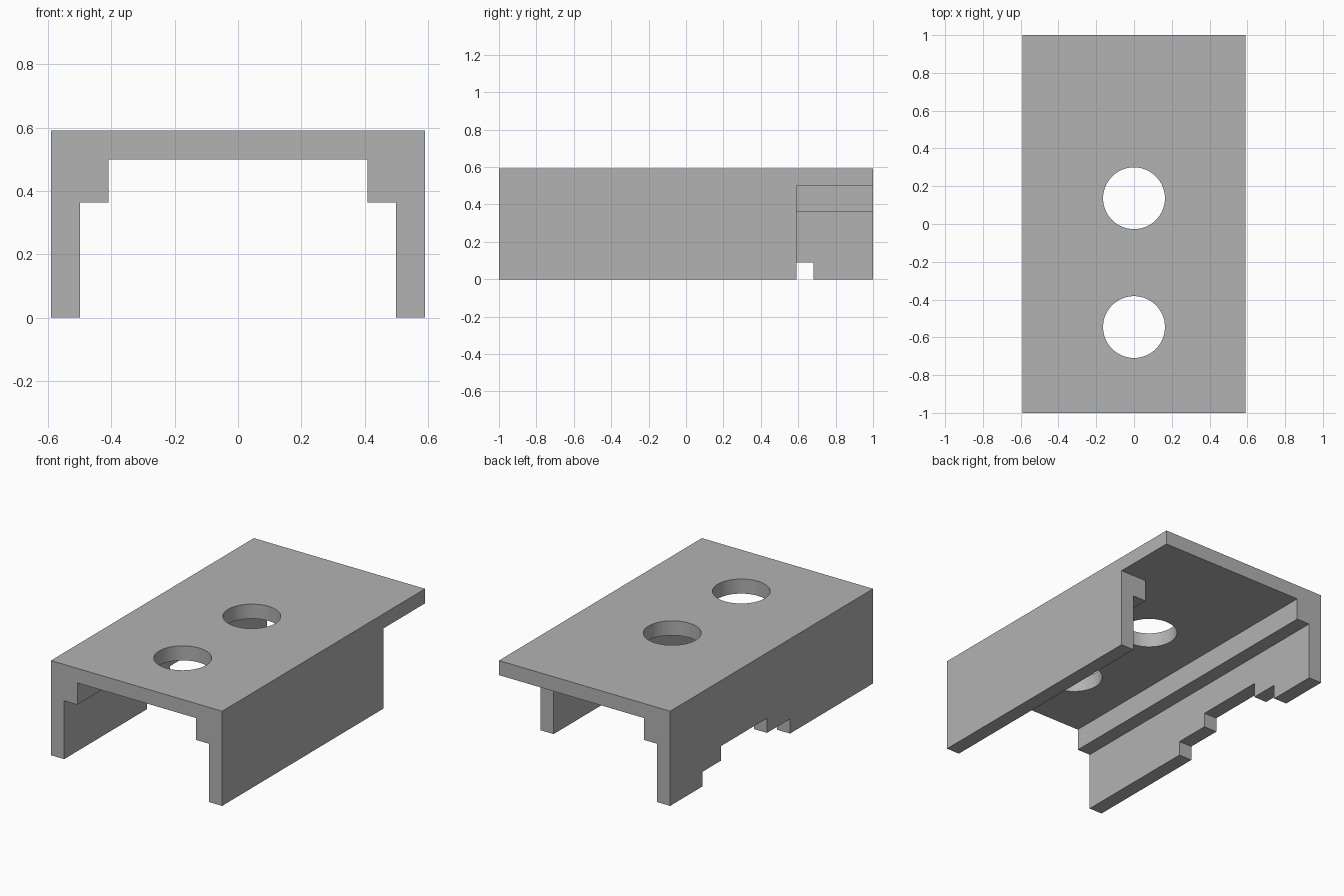
import bpy
import bmesh
import math

U = 1 / 11  # wall thickness, the module of the whole part

cube = bpy.data.objects.get("Cube")
if cube:
    bpy.data.objects.remove(cube, do_unlink=True)

grey = bpy.data.materials.new("plain grey")
grey.use_nodes = True
grey.diffuse_color = (0.45, 0.45, 0.45, 1)
grey.node_tree.nodes["Principled BSDF"].inputs["Base Color"].default_value = grey.diffuse_color


def make_object(name, bm):
    bmesh.ops.recalc_face_normals(bm, faces=bm.faces)
    mesh = bpy.data.meshes.new(name)
    bm.to_mesh(mesh)
    bm.free()
    mesh.materials.append(grey)
    obj = bpy.data.objects.new(name, mesh)
    bpy.context.collection.objects.link(obj)
    return obj


def prism(name, points, offset):
    """Extrude a closed outline by an offset."""
    bm = bmesh.new()
    face = bm.faces.new([bm.verts.new(p) for p in points])
    side = bmesh.ops.extrude_face_region(bm, geom=[face])["geom"]
    verts = [v for v in side if isinstance(v, bmesh.types.BMVert)]
    bmesh.ops.translate(bm, verts=verts, vec=offset)
    return make_object(name, bm)


def cut(target, cutter):
    cutter.hide_render = True
    mod = target.modifiers.new("cut", "BOOLEAN")
    mod.operation = "DIFFERENCE"
    mod.solver = "EXACT"
    mod.object = cutter
    bpy.context.view_layer.objects.active = target
    bpy.ops.object.modifier_apply(modifier=mod.name)
    bpy.data.objects.remove(cutter, do_unlink=True)


# Channel body: half section with stepped ledge, mirrored and extruded in y
half = [(6.5, 6.5), (6.5, 0), (5.5, 0), (5.5, 4), (4.5, 4), (4.5, 5.5)]
section = half + [(-x, z) for x, z in reversed(half)]
body = prism("channel_cover", [(x * U, -1, z * U) for x, z in section], (0, 2, 0))

# Left wall and its ledge stop short of the back
opening = [(6.5, -1), (12, -1), (12, 5.5), (6.5, 5.5)]
cut(body, prism("wall_end_cutter", [(4 * U, y * U, z * U) for y, z in opening], (4 * U, 0, 0)))

# Stepped notch in the bottom edge of the right wall
steps = [(7.5, -1), (7.5, 1), (5.5, 1), (5.5, 2), (0.5, 2), (0.5, 1), (-2, 1), (-2, -1)]
cut(body, prism("notch_cutter", [(-7 * U, y * U, z * U) for y, z in steps], (2 * U, 0, 0)))

# Two round holes through the roof
for y in (1.5, -6):
    bm = bmesh.new()
    bmesh.ops.create_cone(bm, cap_ends=True, segments=64, radius1=1.8 * U,
                          radius2=1.8 * U, depth=3 * U)
    bmesh.ops.translate(bm, verts=bm.verts, vec=(0, y * U, 6 * U))
    cut(body, make_object("hole_cutter", bm))

# Smooth hole walls, crisp edges elsewhere
bpy.ops.object.select_all(action="DESELECT")
body.select_set(True)
bpy.context.view_layer.objects.active = body
bpy.ops.object.shade_smooth_by_angle(angle=math.radians(30))
